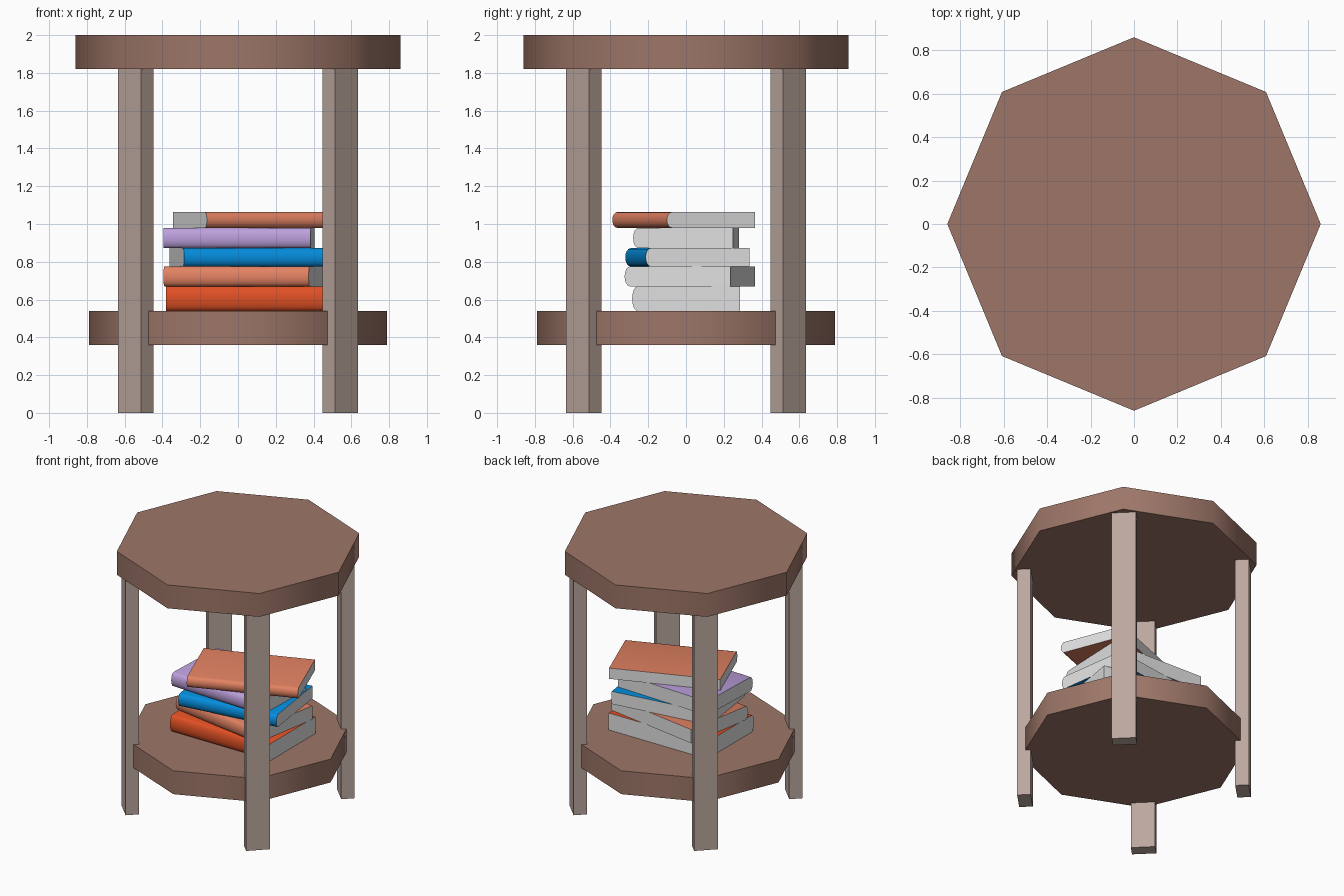
import bpy, bmesh, math
from mathutils import Matrix

if "Cube" in bpy.data.objects:
    bpy.data.objects.remove(bpy.data.objects["Cube"])


def material(name, rgb):
    lin = [((c / 255 + 0.055) / 1.055) ** 2.4 if c > 10 else c / 255 / 12.92 for c in rgb]
    m = bpy.data.materials.new(name)
    m.diffuse_color = (*lin, 1)
    m.use_nodes = True
    m.node_tree.nodes["Principled BSDF"].inputs["Base Color"].default_value = m.diffuse_color
    return m


BROWN = material("brown wood", (157, 118, 104))
PALE = material("pale leg wood", (188, 167, 159))
PAGES = material("page white", (224, 224, 224))
RED = material("red orange cover", (226, 80, 36))
CORAL = material("coral cover", (226, 130, 98))
BLUE = material("blue cover", (5, 142, 222))
PURPLE = material("purple cover", (188, 160, 220))


def finish(bm, name, mats, smooth=None):
    bmesh.ops.recalc_face_normals(bm, faces=bm.faces)
    me = bpy.data.meshes.new(name)
    bm.to_mesh(me)
    bm.free()
    for m in mats:
        me.materials.append(m)
    ob = bpy.data.objects.new(name, me)
    bpy.context.collection.objects.link(ob)
    if smooth:
        bpy.context.view_layer.objects.active = ob
        ob.select_set(True)
        bpy.ops.object.shade_smooth_by_angle(angle=math.radians(smooth))
        ob.select_set(False)
    return ob


def prism(bm, points, axis):
    """Extrude a closed outline along a vector."""
    face = bm.faces.new([bm.verts.new(p) for p in points])
    ext = bmesh.ops.extrude_face_region(bm, geom=[face])
    verts = [g for g in ext["geom"] if isinstance(g, bmesh.types.BMVert)]
    bmesh.ops.translate(bm, verts=verts, vec=axis)


# Octagonal table top and lower shelf
for name, r, z0, z1 in (("table_top", 0.86, 1.82, 2.0), ("lower_shelf", 0.79, 0.36, 0.54)):
    bm = bmesh.new()
    ring = [(r * math.cos(i * math.pi / 4), r * math.sin(i * math.pi / 4), z0) for i in range(8)]
    prism(bm, ring, (0, 0, z1 - z0))
    finish(bm, name, [BROWN], 50)

# Four legs, broad faces turned to the corners
for name, deg in (("back_right_leg", 45), ("back_left_leg", 135),
                  ("front_left_leg", 225), ("front_right_leg", 315)):
    bm = bmesh.new()
    bmesh.ops.create_cube(bm, size=1)
    bmesh.ops.scale(bm, vec=(0.095, 0.17, 1.82), verts=bm.verts)
    bmesh.ops.translate(bm, vec=(0.765, 0, 0.91), verts=bm.verts)
    bmesh.ops.rotate(bm, matrix=Matrix.Rotation(math.radians(deg), 3, 'Z'), verts=bm.verts)
    finish(bm, name, [PALE])


def book(name, cover, x, y, z0, z1, length, depth, deg):
    """Block with a rounded spine at the front; ends and fore-edge show pages."""
    bm = bmesh.new()
    h, bulge = z1 - z0, 0.028
    prof = [(-length / 2, depth / 2, z1), (-length / 2, depth / 2, z0)]
    for i in range(9):
        a = -math.pi / 2 + math.pi * i / 8
        prof.append((-length / 2, -depth / 2 + bulge * (1 - math.cos(a)),
                     (z0 + z1) / 2 + h / 2 * math.sin(a)))
    prism(bm, prof, (length, 0, 0))
    bmesh.ops.recalc_face_normals(bm, faces=bm.faces)
    for f in bm.faces:
        f.material_index = int(abs(f.normal.x) > 0.9 or f.normal.y > 0.9)
    bmesh.ops.rotate(bm, matrix=Matrix.Rotation(math.radians(deg), 3, 'Z'), verts=bm.verts)
    bmesh.ops.translate(bm, vec=(x, y, 0), verts=bm.verts)
    finish(bm, name, [cover, PAGES], 50)


# Stack of books on the shelf
book("red_book", RED, 0.04, 0.0, 0.54, 0.67, 0.84, 0.57, 0)
book("lower_coral_book", CORAL, 0.037, 0.02, 0.67, 0.775, 0.78, 0.568, -9.6)
book("blue_book", BLUE, 0.057, 0.007, 0.775, 0.872, 0.77, 0.555, 8)
book("purple_book", PURPLE, 0.005, 0.0, 0.872, 0.98, 0.78, 0.53, -2.2)
book("upper_coral_book", CORAL, 0.118, -0.0125, 0.98, 1.063, 0.80, 0.50, 21.2)
